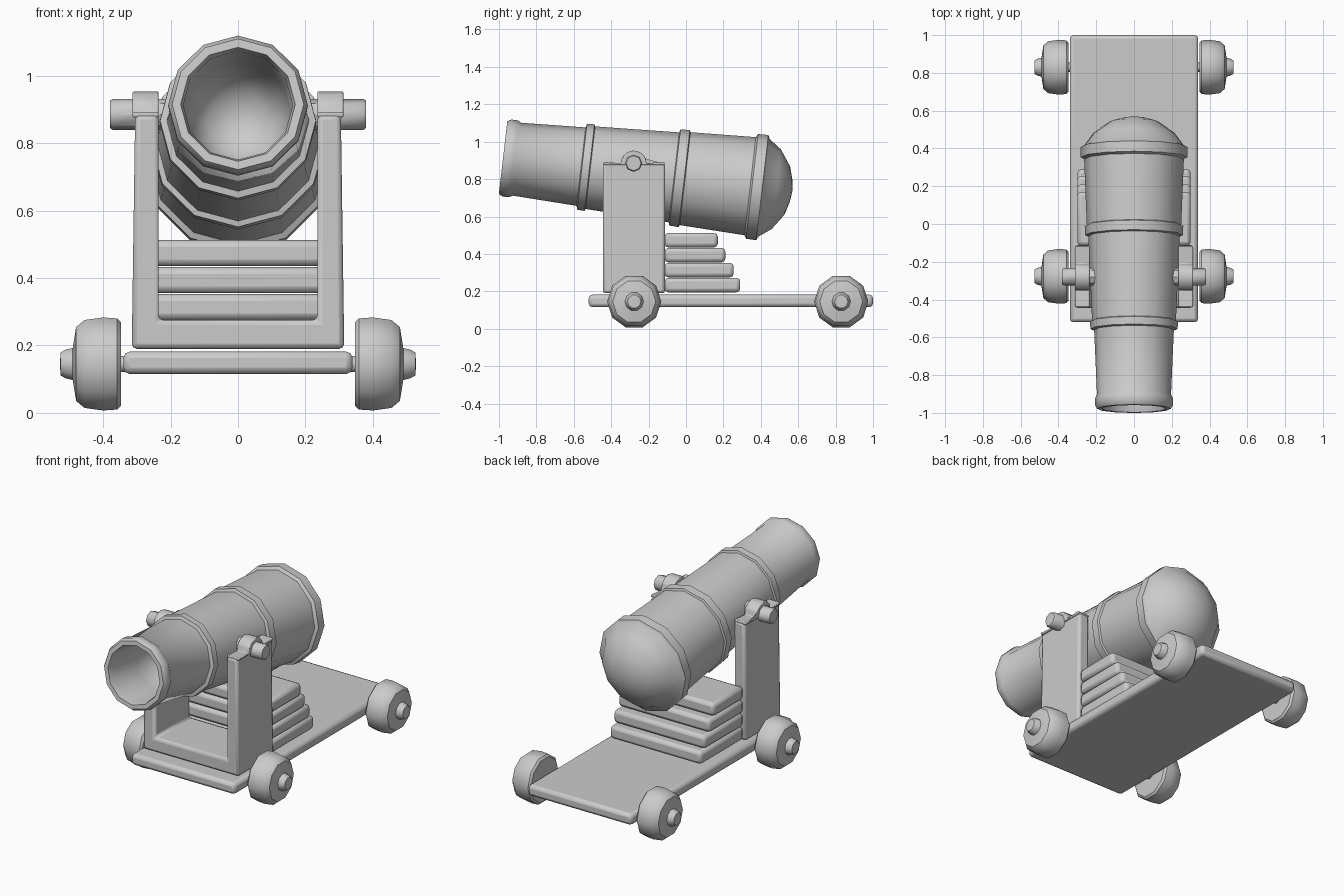
import bpy, bmesh, math
from mathutils import Matrix, Vector

if "Cube" in bpy.data.objects:
    bpy.data.objects.remove(bpy.data.objects["Cube"])


def finish(bm, name, bevel=0.0, angle=40):
    bmesh.ops.recalc_face_normals(bm, faces=bm.faces)
    me = bpy.data.meshes.new(name)
    bm.to_mesh(me)
    bm.free()
    ob = bpy.data.objects.new(name, me)
    bpy.context.collection.objects.link(ob)
    for p in me.polygons:
        p.use_smooth = True
    me.set_sharp_from_angle(angle=math.radians(angle))
    if bevel:
        m = ob.modifiers.new("Bevel", 'BEVEL')
        m.width, m.segments, m.limit_method = bevel, 2, 'ANGLE'
    return ob


def lathe(name, profile, sides, matrix, angle=40):
    """Spin (radius, height) points about local Z; radius 0 closes to a point."""
    bm = bmesh.new()
    rings = []
    for r, h in profile:
        if r == 0:
            rings.append([bm.verts.new(matrix @ Vector((0, 0, h)))] * sides)
        else:
            rings.append([bm.verts.new(matrix @ Vector(
                (r * math.sin(2 * math.pi * i / sides), r * math.cos(2 * math.pi * i / sides), h)))
                for i in range(sides)])
    for a, b in zip(rings, rings[1:]):
        for i in range(sides):
            j = (i + 1) % sides
            bm.faces.new(list(dict.fromkeys((a[i], a[j], b[j], b[i]))))
    return finish(bm, name, 0, angle)


def extrude(name, pts, offset, bevel):
    """Extrude a closed 3D outline by an offset vector."""
    bm = bmesh.new()
    f = bm.faces.new([bm.verts.new(p) for p in pts])
    res = bmesh.ops.extrude_face_region(bm, geom=[f], use_keep_orig=True)
    verts = [v for v in res["geom"] if isinstance(v, bmesh.types.BMVert)]
    bmesh.ops.translate(bm, verts=verts, vec=offset)
    return finish(bm, name, bevel)


def box(name, x, y0, y1, z0, z1, bevel):
    pts = [(-x, y0, z0), (x, y0, z0), (x, y0, z1), (-x, y0, z1)]
    return extrude(name, pts, (0, y1 - y0, 0), bevel)


# Barrel: bore, lip, three reinforcing rings and domed breech, tilted muzzle-up
barrel = [(0, 0.50), (0.09, 0.47), (0.14, 0.40), (0.158, 0.25), (0.162, 0.03), (0.17, 0.0), (0.195, 0.0),
          (0.207, 0.02), (0.207, 0.055), (0.196, 0.075), (0.211, 0.42),
          (0.231, 0.425), (0.233, 0.465), (0.222, 0.47), (0.242, 0.92),
          (0.259, 0.925), (0.261, 0.975), (0.250, 0.98), (0.264, 1.33),
          (0.282, 1.34), (0.283, 1.395), (0.262, 1.405),
          (0.215, 1.47), (0.13, 1.53), (0.06, 1.55), (0, 1.557)]
tilt = (Matrix.Translation((0, -0.978, 0.915)) @ Matrix.Rotation(math.radians(-6.6), 4, 'X')
        @ Matrix.Rotation(math.radians(-90), 4, 'X'))
lathe("barrel", barrel, 12, tilt)

# Trunnion bar through the barrel sides
for s, side in ((1, "right"), (-1, "left")):
    m = Matrix.Translation((0, -0.28, 0.885)) @ Matrix.Rotation(s * math.pi / 2, 4, 'Y')
    lathe("trunnion_" + side, [(0, 0.18), (0.046, 0.18), (0.046, 0.372), (0.04, 0.38), (0, 0.38)], 8, m)

    # Arched strap holding the trunnion on its post
    arc = [(math.pi * i / 6) for i in range(7)]
    outer = [(-0.28 - 0.07 * math.cos(a), 0.885 + 0.068 * math.sin(a)) for a in arc]
    strap = ([(-0.44, 0.876), (-0.44, 0.892)] + outer + [(-0.115, 0.892), (-0.115, 0.876)])
    extrude("strap_" + side, [(s * 0.235, y, z) for y, z in strap], (s * 0.078, 0, 0), 0.005)

    # Wheels with hub caps and stub axles
    for y, end in ((-0.277, "front"), (0.83, "rear")):
        m = Matrix.Translation((0, y, 0.145)) @ Matrix.Rotation(s * math.pi / 2, 4, 'Y')
        wheel = [(0, 0.30), (0.025, 0.30), (0.025, 0.347), (0.13, 0.347), (0.142, 0.358),
                 (0.145, 0.40), (0.137, 0.455), (0.115, 0.48), (0.05, 0.49),
                 (0.045, 0.51), (0.036, 0.526), (0, 0.528)]
        lathe(f"wheel_{end}_{side}", wheel, 10, m)

# U-shaped cradle: cross beam and two tapered posts
u = [(-0.315, 0.19), (0.315, 0.19), (0.305, 0.885), (0.235, 0.885),
     (0.235, 0.275), (-0.235, 0.275), (-0.235, 0.885), (-0.305, 0.885)]
extrude("cradle", [(x, -0.445, z) for x, z in u], (0, 0.333, 0), 0.015)

# Stepped planks behind the cradle
for i, back in enumerate((0.29, 0.255, 0.21, 0.17)):
    box(f"step_{i + 1}", 0.30, -0.115, back, 0.195 + 0.08 * i, 0.272 + 0.08 * i, 0.02)

# Platform
box("platform", 0.34, -0.52, 1.0, 0.115, 0.182, 0.02)
